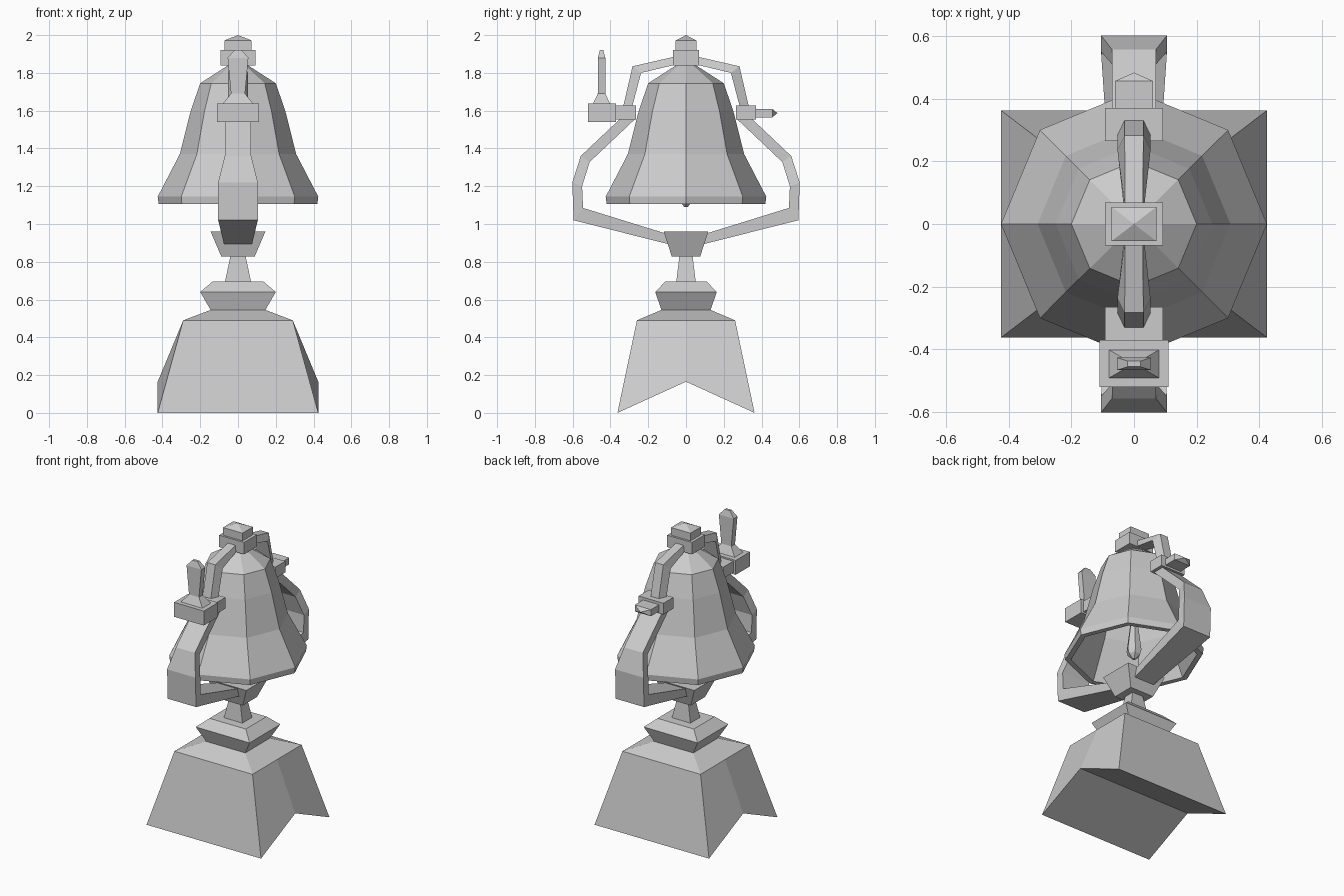
import bpy, bmesh, math

if "Cube" in bpy.data.objects:
    bpy.data.objects.remove(bpy.data.objects["Cube"])


def loft(name, rings, caps=True):
    """Skin a list of equal-length point rings into a flat-shaded solid."""
    bm = bmesh.new()
    vs = [[bm.verts.new(p) for p in ring] for ring in rings]
    n = len(rings[0])
    for a, b in zip(vs, vs[1:]):
        for i in range(n):
            j = (i + 1) % n
            bm.faces.new((a[i], a[j], b[j], b[i]))
    if caps == "notched":
        b = vs[0]
        bm.faces.new((b[0], b[1], b[2], b[5]))
        bm.faces.new((b[2], b[3], b[4], b[5]))
        bm.faces.new(vs[-1])
    elif caps:
        bm.faces.new(vs[0])
        bm.faces.new(vs[-1])
    bmesh.ops.remove_doubles(bm, verts=bm.verts, dist=1e-4)
    bmesh.ops.recalc_face_normals(bm, faces=bm.faces)
    me = bpy.data.meshes.new(name)
    bm.to_mesh(me)
    bm.free()
    ob = bpy.data.objects.new(name, me)
    bpy.context.collection.objects.link(ob)
    return ob


def stack(name, levels, cy=0.0):
    """Rectangular column from (half x, half y, z) levels."""
    return loft(name, [[(-x, cy - y, z), (x, cy - y, z), (x, cy + y, z), (-x, cy + y, z)]
                       for x, y, z in levels])


def box(name, hx, y0, y1, z0, z1):
    return stack(name, [(hx, (y1 - y0) / 2, z0), (hx, (y1 - y0) / 2, z1)], (y0 + y1) / 2)


def strap(name, s, sections):
    """Bent bar in the yz plane: (outer y, z, half width, inner y, z, half width)."""
    return loft(name, [[(-ow, s * oy, oz), (ow, s * oy, oz), (iw, s * iy, iz), (-iw, s * iy, iz)]
                       for oy, oz, ow, iy, iz, iw in sections])


def lathe(name, profile, sides):
    return loft(name, [[(r * math.cos(2 * math.pi * i / sides),
                         r * math.sin(2 * math.pi * i / sides), z) for i in range(sides)]
                       for r, z in profile])


# Base block with the arched underside
def base_ring(x, y, z, mid):
    return [(-x, -y, z), (x, -y, z), (x, 0, mid), (x, y, z), (-x, y, z), (-x, 0, mid)]


loft("base", [base_ring(.425, .363, 0, .165), base_ring(.29, .26, .49, .49),
              base_ring(.145, .13, .545, .545)], "notched")

# Pedestal
stack("pedestal_collar", [(.145, .13, .545), (.2, .163, .64), (.135, .11, .695)])
stack("pedestal_neck", [(.07, .052, .69), (.04, .035, .83)])
stack("pedestal_cup", [(.088, .075, .827), (.145, .118, .96)])

# Yoke, hinge blocks and upper arms on both sides
for s, side in ((-1, "front"), (1, "back")):
    strap("yoke_" + side, s, [
        (.06, .885, .072, .06, .935, .072),
        (.595, 1.02, .105, .545, 1.085, .105),
        (.602, 1.22, .105, .55, 1.20, .105),
        (.557, 1.36, .07, .51, 1.328, .07),
        (.335, 1.57, .07, .27, 1.555, .07)])
    lo, hi = sorted((s * .265, s * .37))
    box("hinge_block_" + side, .092, lo, hi, 1.552, 1.627)
    strap("upper_arm_" + side, s, [
        (.333, 1.62, .03, .285, 1.62, .053),
        (.283, 1.835, .03, .238, 1.80, .053),
        (.05, 1.888, .028, .05, 1.845, .032)])

# Lever block with upright handle at the front
box("lever_block", .11, -.52, -.37, 1.54, 1.637)
stack("lever_handle", [(.08, .045, 1.637), (.037, .02, 1.69),
                       (.055, .02, 1.88), (.02, .009, 1.92)], -.447)

# Pointed axle end at the back
loft("axle_end", [[(-w, y, 1.587 - h), (w, y, 1.587 - h), (w, y, 1.587 + h), (-w, y, 1.587 + h)]
                  for w, h, y in ((.06, .022, .365), (.06, .022, .457), (0, 0, .484))])

# Top cap
box("top_block", .092, -.068, .068, 1.84, 1.92)
stack("top_finial", [(.072, .055, 1.92), (.072, .055, 1.972), (0, 0, 2.0)])

# Hollow eight-sided bell
lathe("bell", [(.045, 1.845), (.2, 1.745), (.25, 1.6), (.308, 1.37), (.425, 1.145),
               (.42, 1.105), (.385, 1.105), (.275, 1.36), (.215, 1.6), (.165, 1.72)], 8)

# Clapper
lathe("clapper", [(.02, 1.72), (.025, 1.33), (.048, 1.15), (.04, 1.12), (.01, 1.09)], 6)
